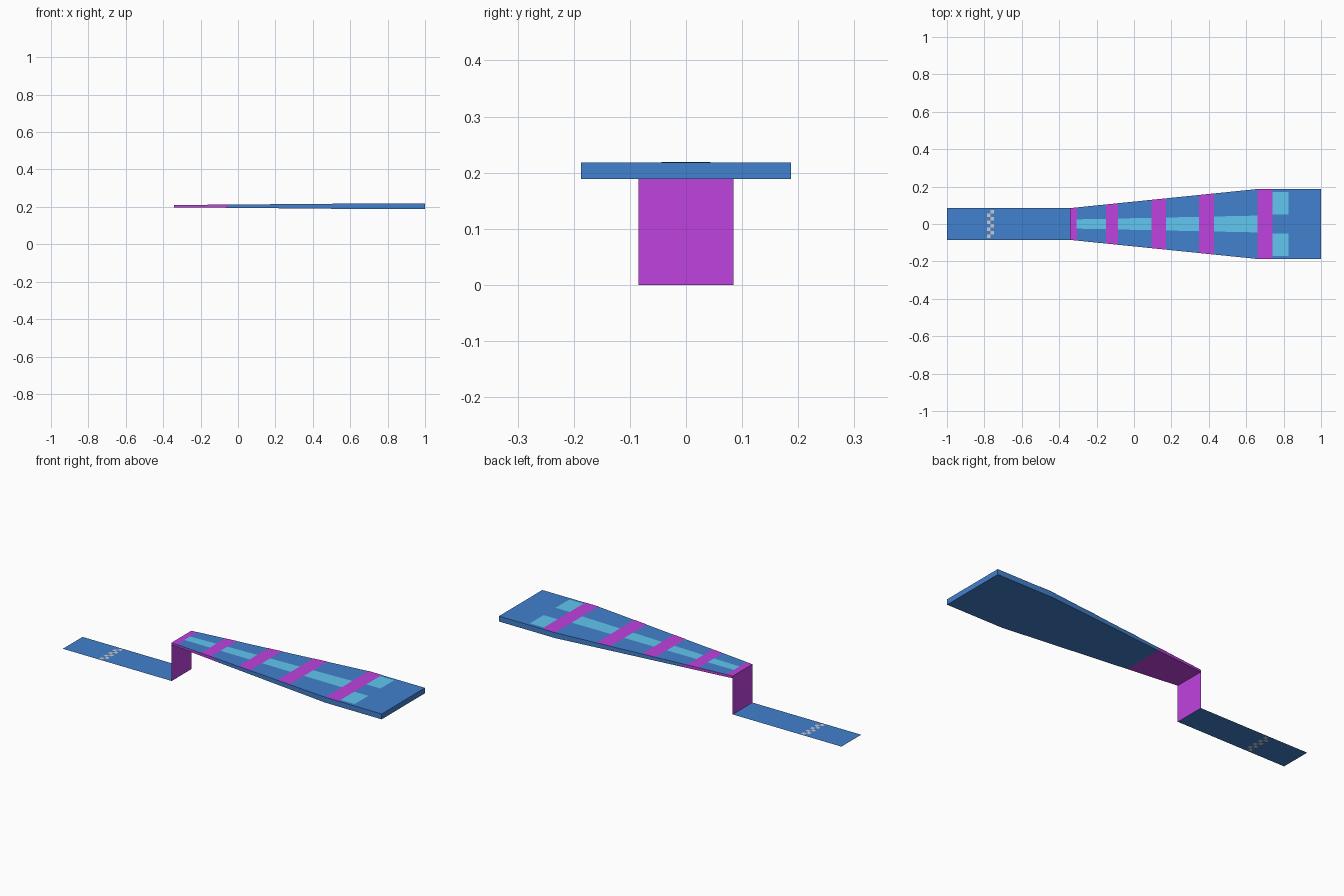
import bpy

if "Cube" in bpy.data.objects:
    bpy.data.objects.remove(bpy.data.objects["Cube"])

X0, X1, XE = -0.342, 0.66, 1.0       # drop, end of the flare, far end
XC = -0.053                          # where the magenta body turns blue


def material(name, rgb):
    m = bpy.data.materials.new(name)
    m.diffuse_color = (*rgb, 1)
    m.use_nodes = True
    m.node_tree.nodes["Principled BSDF"].inputs["Base Color"].default_value = m.diffuse_color
    return m


BLUE = material("blue", (0.055, 0.22, 0.62))
MAGENTA = material("magenta", (0.52, 0.055, 0.73))
CYAN = material("cyan", (0.12, 0.57, 0.87))
PALE = material("pale_grey", (0.6, 0.6, 0.6))


def lerp(a, b, x):
    t = min(max((x - X0) / (X1 - X0), 0), 1)
    return a + (b - a) * t


def half(x):
    return lerp(0.085, 0.187, x)


def floor(x):
    return lerp(0.198, 0.1885, x)


def top(x):
    return lerp(0.210, 0.218, x)


def mesh(name, quads, mat):
    verts = [p for q in quads for p in q]
    faces = [tuple(range(i, i + 4)) for i in range(0, len(verts), 4)]
    me = bpy.data.meshes.new(name)
    me.from_pydata(verts, [], faces)
    me.materials.append(mat)
    ob = bpy.data.objects.new(name, me)
    bpy.context.collection.objects.link(ob)
    return ob


def sheet(xa, xb, lo, hi, lift=0.0):
    """Quad lying on the deck between two width functions."""
    za, zb = top(xa) + lift, top(xb) + lift
    return [(xa, lo(xa), za), (xb, lo(xb), zb), (xb, hi(xb), zb), (xa, hi(xa), za)]


def full(xa, xb, lift=0.0):
    return sheet(xa, xb, lambda x: -half(x), half, lift)


def slab(xa, xb):
    """Top, underside and both side faces of one deck section."""
    deck = full(xa, xb)
    under = [(x, y, floor(x)) for x, y, _ in deck][::-1]
    out = [deck, under]
    for s in (-1, 1):
        q = [(xa, s * half(xa), floor(xa)), (xb, s * half(xb), floor(xb)),
             (xb, s * half(xb), top(xb)), (xa, s * half(xa), top(xa))]
        out.append(q if s < 0 else q[::-1])
    return out


# Lower approach strip
w = half(X0)
mesh("lower_strip", [[(-1, -w, 0.0005), (X0, -w, 0.0005), (X0, w, 0.0005), (-1, w, 0.0005)]], BLUE)

# Checkered line: two staggered columns of squares, seen from both sides
c = 0.019
cells = []
for col in range(2):
    for row in range(8):
        if (row + col) % 2 == 0:
            x, y = -0.787 + col * c, (row - 4) * c
            for z in (0.001, 0):
                q = [(x, y, z), (x + c, y, z), (x + c, y + c, z), (x, y + c, z)]
                cells.append(q if z else q[::-1])
mesh("checkered_line", cells, PALE)

# Vertical drop up to the deck
mesh("drop_wall", [[(X0, w, 0), (X0, -w, 0), (X0, -w, top(X0)), (X0, w, top(X0))]], MAGENTA)

# Upper deck: magenta start with a blue top, then blue to the far end
mesh("deck_start", slab(X0, XC), MAGENTA)
mesh("deck_start_surface", [full(-0.305, XC, 0.0005)], BLUE)
e = half(XE)
end = [(XE, -e, floor(XE)), (XE, e, floor(XE)), (XE, e, top(XE)), (XE, -e, top(XE))]
mesh("deck_main", slab(XC, X1) + slab(X1, XE) + [end], BLUE)

# Cross bands
bands = [(-0.15, -0.085), (0.093, 0.17), (0.347, 0.427), (0.66, 0.74)]
mesh("cross_bands", [full(a, b, 0.001) for a, b in bands], MAGENTA)

# Tapered centre stripe, broken by the bands
starts = [-0.307] + [b for _, b in bands[:-1]]
centre = [sheet(a, b[0], lambda x: -lerp(0.024, 0.045, x), lambda x: lerp(0.024, 0.045, x), 0.001)
          for a, b in zip(starts, bands)]
mesh("centre_stripe", centre, CYAN)

# Pair of pads beyond the last band
pads = [sheet(0.74, 0.825, lambda x, a=a: a, lambda x, a=a: a + 0.118, 0.001) for a in (-0.17, 0.052)]
mesh("pads", pads, CYAN)
